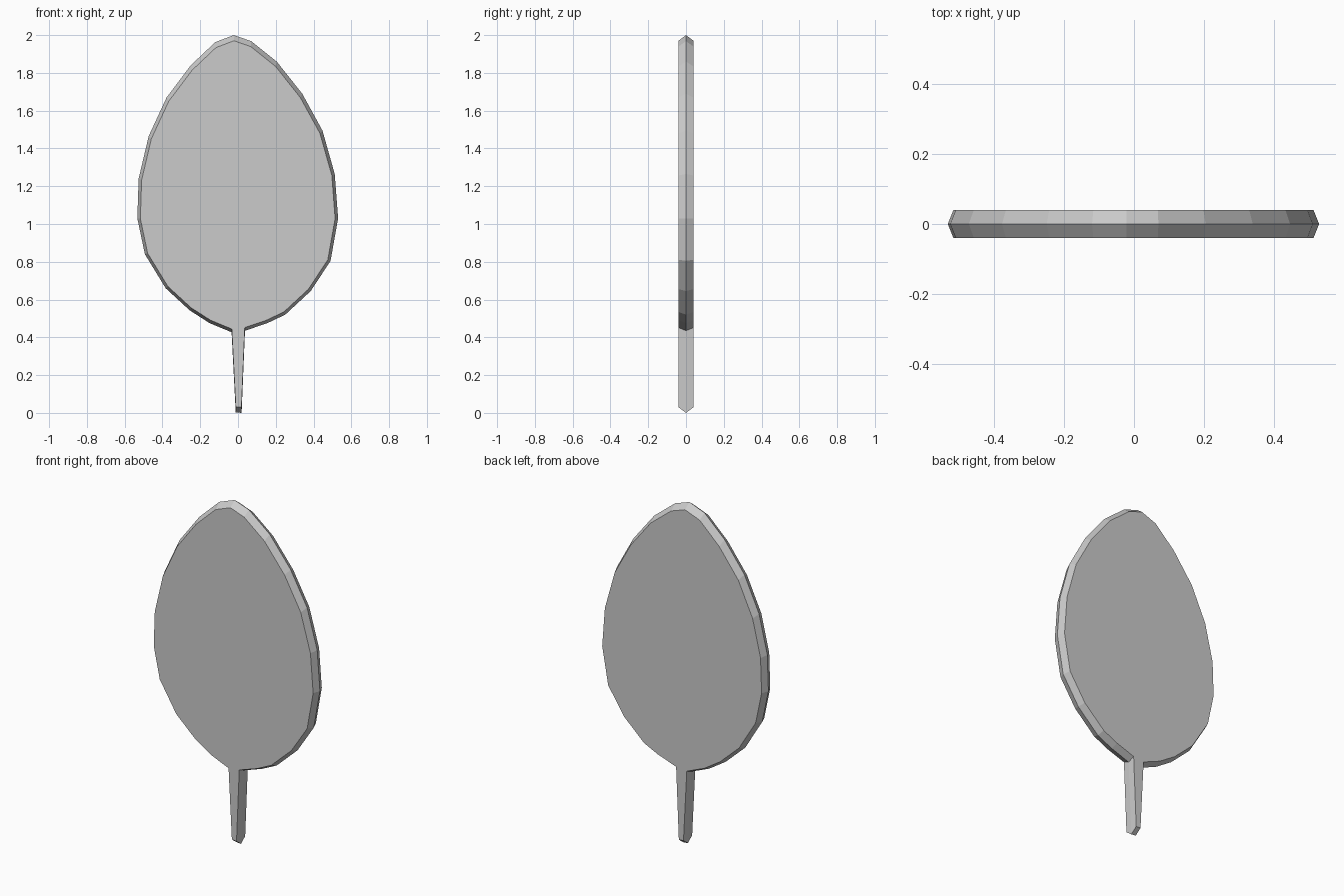
import bpy, bmesh

if "Cube" in bpy.data.objects:
    bpy.data.objects.remove(bpy.data.objects["Cube"])

# Leaf outline (x, z), anticlockwise from the foot of the stem
OUTLINE = [
    (-0.012, 0.003), (0.019, 0.0),
    (0.037, 0.435), (0.155, 0.475), (0.25, 0.52), (0.385, 0.645),
    (0.49, 0.805), (0.53, 1.03), (0.512, 1.265), (0.447, 1.495),
    (0.34, 1.69), (0.205, 1.86), (0.07, 1.968), (-0.022, 2.0),
    (-0.12, 1.963), (-0.25, 1.84), (-0.378, 1.67), (-0.473, 1.465),
    (-0.526, 1.24), (-0.533, 1.03), (-0.493, 0.84), (-0.383, 0.66),
    (-0.256, 0.543), (-0.15, 0.475), (-0.034, 0.427),
]
HALF_THICKNESS = 0.04
FACE_SCALE = 0.97   # flat faces are slightly smaller than the ridge

bm = bmesh.new()


def ring(y, scale):
    return [bm.verts.new((x * scale, y, 1 + (z - 1) * scale)) for x, z in OUTLINE]


# Front face, middle ridge and back face
rings = [ring(-HALF_THICKNESS, FACE_SCALE), ring(0, 1), ring(HALF_THICKNESS, FACE_SCALE)]
bm.faces.new(rings[0])
bm.faces.new(rings[2][::-1])

# Bevelled rim
n = len(OUTLINE)
for a, b in zip(rings, rings[1:]):
    for i in range(n):
        j = (i + 1) % n
        bm.faces.new((a[i], b[i], b[j], a[j]))

bmesh.ops.recalc_face_normals(bm, faces=bm.faces)
mesh = bpy.data.meshes.new("leaf")
bm.to_mesh(mesh)
bm.free()
leaf = bpy.data.objects.new("leaf", mesh)
bpy.context.collection.objects.link(leaf)
